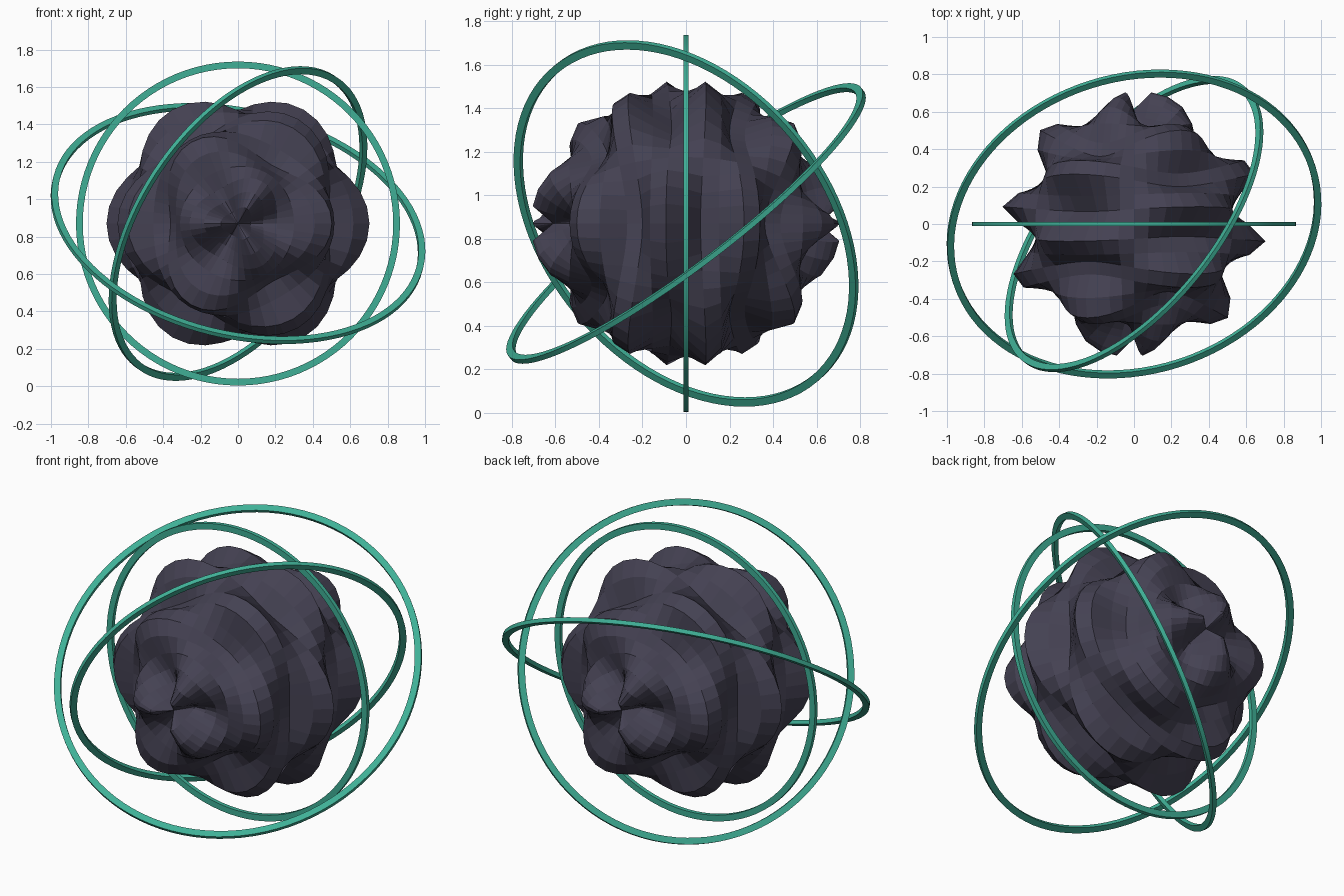
import bpy, bmesh, math
from mathutils import Vector

if "Cube" in bpy.data.objects:
    bpy.data.objects.remove(bpy.data.objects["Cube"])

CENTRE = Vector((0, 0, 0.87))


def material(name, rgb):
    m = bpy.data.materials.new(name)
    m.diffuse_color = (*rgb, 1)
    m.use_nodes = True
    m.node_tree.nodes["Principled BSDF"].inputs["Base Color"].default_value = m.diffuse_color
    return m


def finish(bm, name, mat):
    bmesh.ops.recalc_face_normals(bm, faces=bm.faces)
    me = bpy.data.meshes.new(name)
    bm.to_mesh(me)
    bm.free()
    me.materials.append(mat)
    ob = bpy.data.objects.new(name, me)
    ob.location = CENTRE
    bpy.context.collection.objects.link(ob)
    return ob


dark = material("dark slate", (0.058, 0.053, 0.085))
green = material("sea green", (0.050, 0.43, 0.305))


# Rippled core: sphere with poles along y, waves along y times three lobes around
def core(rings=24, segments=48, radius=0.61, wave=0.10):
    bm = bmesh.new()
    rows = []
    for i in range(1, rings):
        lat = math.pi * (i / rings - 0.5)
        row = []
        for j in range(segments):
            a = 2 * math.pi * j / segments
            r = radius - wave * math.sin(11 * math.sin(lat)) * math.cos(3 * a)
            row.append(bm.verts.new((r * math.cos(lat) * math.cos(a),
                                     r * math.sin(lat),
                                     r * math.cos(lat) * math.sin(a))))
        rows.append(row)
    front = bm.verts.new((0, -radius, 0))
    back = bm.verts.new((0, radius, 0))
    for j in range(segments):
        k = (j + 1) % segments
        for a, b in zip(rows, rows[1:]):
            bm.faces.new((a[j], a[k], b[k], b[j]))
        bm.faces.new((front, rows[0][k], rows[0][j]))
        bm.faces.new((back, rows[-1][j], rows[-1][k]))
    return finish(bm, "rippled_core", dark)


# Thin ring with a rectangular section, turned to face along a normal
def ring(name, radius, normal, width=0.036, depth=0.024, segments=96):
    bm = bmesh.new()
    section = [(-1, -1), (1, -1), (1, 1), (-1, 1)]
    loops = []
    for j in range(segments):
        a = 2 * math.pi * j / segments
        loops.append([bm.verts.new(((radius + u * width / 2) * math.cos(a),
                                    (radius + u * width / 2) * math.sin(a),
                                    v * depth / 2)) for u, v in section])
    for j in range(segments):
        p, q = loops[j], loops[(j + 1) % segments]
        for s in range(4):
            t = (s + 1) % 4
            bm.faces.new((p[s], q[s], q[t], p[t]))
    ob = finish(bm, name, green)
    ob.rotation_mode = 'QUATERNION'
    ob.rotation_quaternion = Vector(normal).to_track_quat('Z', 'Y')
    return ob


core()
rings = [
    ring("upright_ring", 0.848, (0, 1, 0)),
    ring("steep_ring", 0.926, (-0.69, 0.555, 0.465)),
    ring("shallow_ring", 1.0, (0.19, -0.593, 0.78)),
]

# Soft shading around each ring, crisp at its edges
bpy.ops.object.select_all(action='DESELECT')
for ob in rings:
    ob.select_set(True)
bpy.context.view_layer.objects.active = rings[0]
bpy.ops.object.shade_smooth_by_angle(angle=math.radians(30))
